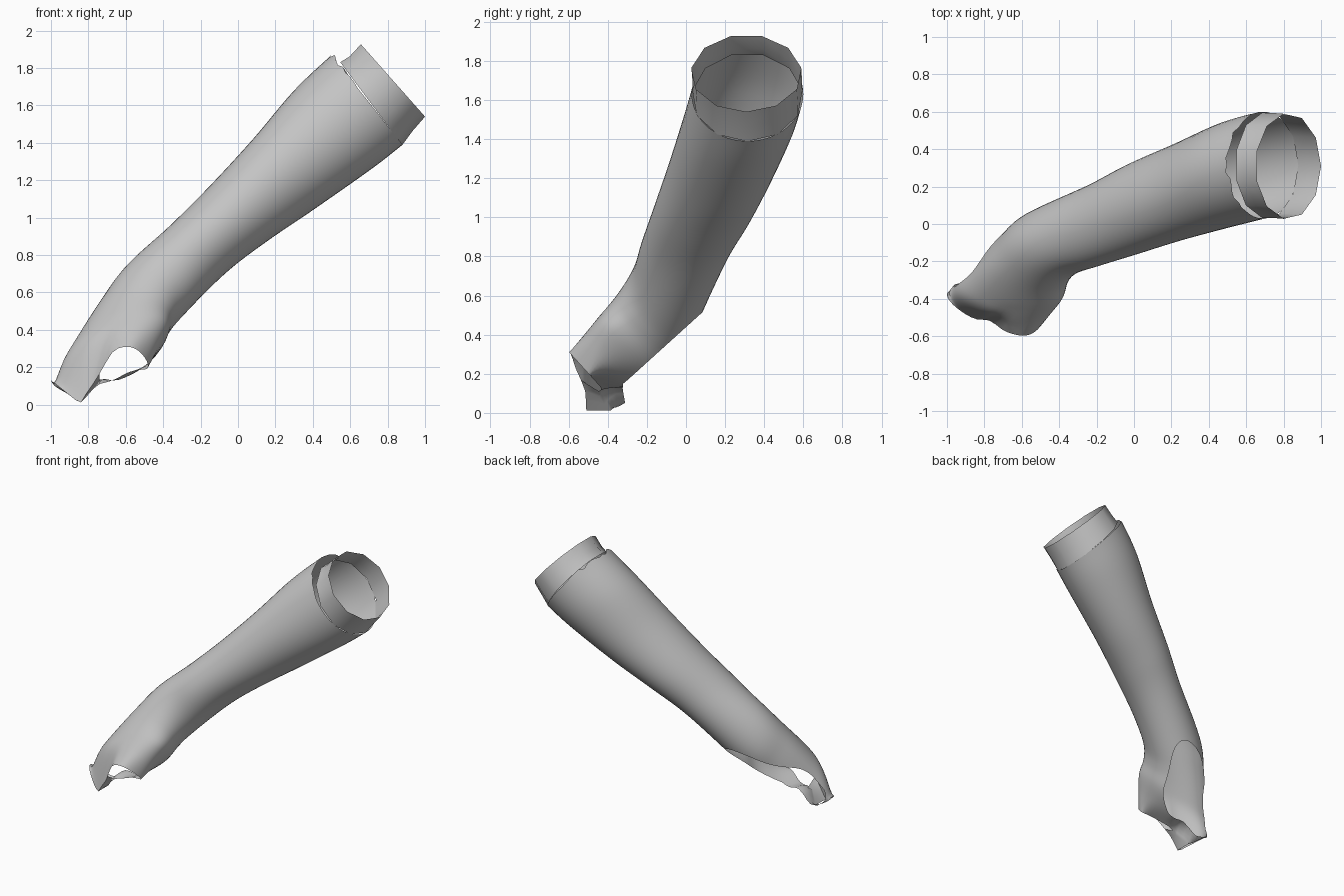
import bpy, bmesh, math, random
from mathutils import Vector

random.seed(4)
cube = bpy.data.objects.get("Cube")
if cube:
    bpy.data.objects.remove(cube)

grey = bpy.data.materials.new("cloth grey")
grey.use_nodes = True
COL = (0.55, 0.55, 0.55, 1)
grey.diffuse_color = COL
grey.node_tree.nodes["Principled BSDF"].inputs["Base Color"].default_value = COL

E = Vector((0, -0.74, -0.67)).normalized()     # direction the hand points
D = Vector((0, -0.67, 0.74)).normalized()      # from palm to back of hand
EX = Vector((1, 0, 0))
COLS, SUB = 48, 6


def finish(name, bm):
    me = bpy.data.meshes.new(name)
    bm.to_mesh(me)
    bm.free()
    me.materials.append(grey)
    ob = bpy.data.objects.new(name, me)
    bpy.context.collection.objects.link(ob)
    bpy.ops.object.select_all(action='DESELECT')
    ob.select_set(True)
    bpy.context.view_layer.objects.active = ob
    bpy.ops.object.shade_smooth_by_angle(angle=math.radians(50))


def tube_station(ux, uz, lx, lz, ylo, yhi, lean=0.0):
    """Forearm section from its upper and lower edge and its y range."""
    c = Vector(((ux + lx) / 2, (ylo + yhi) / 2, (uz + lz) / 2))
    a = Vector(((lx - ux) / 2, lean, (lz - uz) / 2))
    b = Vector((0, (yhi - ylo) / 2, 0))
    n = (a + b) / math.sqrt(2)
    return [c, (a - b) / math.sqrt(2), n, n.copy(), 0.0]


def hand_station(t, k, x0, x1, d, palm, back, slope, pinch):
    """Hand section: t along the hand, d its height above the palm side."""
    hx = (x1 - x0) / 2
    c = EX * ((x0 + x1) / 2) + E * t + D * d
    return [c, (EX + E * k + D * slope) * hx, -D * palm, -D * back, pinch]


stations = [
    tube_station(0.50, 1.87, 0.88, 1.39, 0.03, 0.60),
    tube_station(0.30, 1.68, 0.72, 1.265, -0.015, 0.55, 0.01),
    tube_station(0.08, 1.42, 0.40, 1.04, -0.09, 0.435, 0.02),
    tube_station(-0.15, 1.17, 0.15, 0.87, -0.165, 0.33, 0.02),
    tube_station(-0.35, 0.97, -0.07, 0.70, -0.23, 0.22, 0.02),
    hand_station(-0.33, 0.7, -0.61, -0.28, 0.53, 0.23, 0.205, 0.05, 0),
    hand_station(-0.17, 0.3, -0.75, -0.345, 0.505, 0.25, 0.18, 0.15, 0),
    hand_station(0.0, 0.0, -0.88, -0.375, 0.485, 0.27, 0.165, 0.27, 0.0),
    hand_station(0.12, 0.0, -0.95, -0.43, 0.46, 0.20, 0.16, 0.36, 0.2),
    hand_station(0.235, 0.0, -1.0, -0.48, 0.445, 0.10, 0.13, 0.55, 0.8),
]


def spline(p0, p1, p2, p3, s):
    return 0.5 * (2 * p1 + (p2 - p0) * s + (2 * p0 - 5 * p1 + 4 * p2 - p3) * s * s
                  + (3 * p1 - p0 - 3 * p2 + p3) * s ** 3)


def clamp(v):
    return min(1.0, max(0.0, v))


def ring(st):
    c, x, palm, back, pinch = st
    pinch = max(0.0, pinch)
    pts = []
    for j in range(COLS):
        f = 2 * math.pi * j / COLS
        co, si = math.cos(f), math.sin(f)
        # waist between finger and thumb, deeper on the palm side
        depth = pinch if si > 0 else pinch * 0.45
        waist = 1 - depth * math.exp(-((co + 0.12) / 0.22) ** 2)
        p = c + x * co + (palm if si > 0 else back) * si * waist
        # round off the outer side of the thumb
        p -= D * 0.5 * pinch * max(0, co - 0.5) ** 2
        # finger loop bends down to a slanted end
        goal = max(0.13 - 0.8 * (p.x + 1), 0.005 + 0.6 * (p.x + 0.85))
        p.z += (goal - p.z) * clamp((-0.66 - p.x) / 0.18) * (pinch / 0.8) ** 2
        pts.append(p)
    return pts


# Sleeve: one loft from the upper arm to the thumb and finger holes
bm = bmesh.new()
rows = []
last = len(stations) - 1
for i in range(last):
    quad = [stations[min(max(i + o, 0), last)] for o in (-1, 0, 1, 2)]
    for s in range(SUB + (i == last - 1)):
        vals = [spline(*[q[m] for q in quad], s / SUB) for m in range(5)]
        rows.append([bm.verts.new(p) for p in ring(vals)])
for r0, r1 in zip(rows, rows[1:]):
    for j in range(COLS):
        k = (j + 1) % COLS
        bm.faces.new((r0[j], r1[j], r1[k], r0[k]))

# Web between thumb hole and finger loop
end = rows[-1]
for j in range(COLS // 4, COLS // 4 + 3):
    bm.faces.new((end[j], end[COLS - j], end[COLS - j - 1], end[j + 1]))

# Uneven hem on the upper side of the arm end
for j, v in enumerate(rows[0]):
    upper = max(0, -math.cos(2 * math.pi * j / COLS - math.pi / 4))
    v.co += Vector((0.75, 0, 0.66)) * random.uniform(-0.02, 0.015) * upper


def palm_edge(p):
    """Height of the palm cut: higher on the outer side, low at the finger."""
    t = p.dot(E)
    outer = 0.3 * max(0, -0.56 - p.x) * math.exp(-((t + 0.07) / 0.17) ** 2)
    return 0.325 + outer - 0.15 * clamp((t - 0.14) / 0.1)


# Open palm: flatten the cut surface, slice, and restore
for v in bm.verts:
    v.co -= D * palm_edge(v.co)
bmesh.ops.bisect_plane(bm, geom=bm.verts[:] + bm.edges[:] + bm.faces[:],
                       plane_co=(0, 0, 0), plane_no=-D, clear_outer=True)
for v in bm.verts:
    v.co += D * palm_edge(v.co)
finish("sleeve", bm)

# Faceted cuff standing out of the sleeve
SIDES = 11
cuff = [tube_station(0.54, 1.84, 0.878, 1.388, 0.03, 0.598),
        tube_station(0.59, 1.87, 0.935, 1.465, 0.03, 0.597),
        tube_station(0.65, 1.935, 1.0, 1.54, 0.025, 0.592)]
bm = bmesh.new()
loops = []
for c, x, n, _, _ in cuff:
    angles = [2 * math.pi * j / SIDES + math.pi / 4 for j in range(SIDES)]
    loops.append([bm.verts.new(c + x * math.cos(f) + n * math.sin(f)) for f in angles])
for r0, r1 in zip(loops, loops[1:]):
    for j in range(SIDES):
        k = (j + 1) % SIDES
        bm.faces.new((r0[j], r1[j], r1[k], r0[k]))
finish("cuff", bm)
